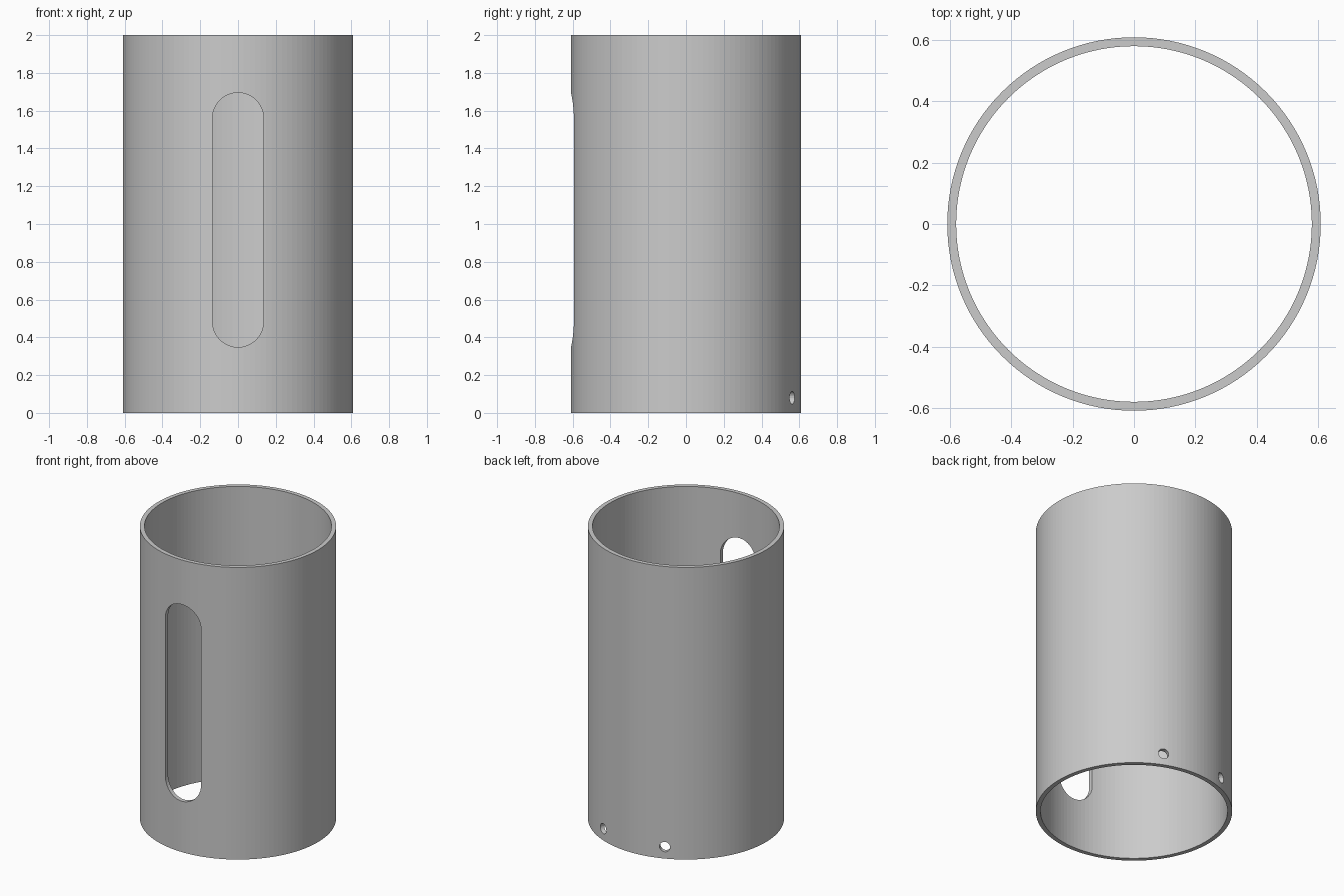
import bpy, bmesh
from math import pi, sin, cos, radians
from mathutils import Matrix, Vector

cube = bpy.data.objects.get("Cube")
if cube:
    bpy.data.objects.remove(cube, do_unlink=True)

OUTER, INNER, HEIGHT = 0.609, 0.58, 2.0
SEGMENTS = 128

grey = bpy.data.materials.new("plain grey")
grey.use_nodes = True
grey.diffuse_color = (0.6, 0.6, 0.6, 1)
grey.node_tree.nodes["Principled BSDF"].inputs["Base Color"].default_value = (0.6, 0.6, 0.6, 1)


def make_object(name, bm):
    bmesh.ops.recalc_face_normals(bm, faces=bm.faces)
    mesh = bpy.data.meshes.new(name)
    bm.to_mesh(mesh)
    bm.free()
    mesh.materials.append(grey)
    obj = bpy.data.objects.new(name, mesh)
    bpy.context.collection.objects.link(obj)
    return obj


def make_tube(name):
    """Spin a rectangular wall section around the z axis."""
    bm = bmesh.new()
    section = [(OUTER, 0), (OUTER, HEIGHT), (INNER, HEIGHT), (INNER, 0)]
    verts = [bm.verts.new((r, 0, z)) for r, z in section]
    edges = [bm.edges.new((verts[i], verts[(i + 1) % 4])) for i in range(4)]
    bmesh.ops.spin(bm, geom=verts + edges, cent=(0, 0, 0), axis=(0, 0, 1),
                   angle=2 * pi, steps=SEGMENTS, use_merge=True)
    bmesh.ops.remove_doubles(bm, verts=bm.verts, dist=1e-5)
    return make_object(name, bm)


def make_cutter(name, radius, low, high, azimuth, steps):
    """Prism with rounded ends, crossing the wall radially at the azimuth."""
    bm = bmesh.new()
    outline = []
    for centre, start in ((high, 0), (low, pi)):
        for i in range(steps + 1):
            a = start + pi * i / steps
            outline.append((radius * cos(a), centre + radius * sin(a)))
    face = bm.faces.new([bm.verts.new((0.4, u, z)) for u, z in outline])
    ext = bmesh.ops.extrude_face_region(bm, geom=[face])
    moved = [v for v in ext["geom"] if isinstance(v, bmesh.types.BMVert)]
    bmesh.ops.translate(bm, vec=Vector((0.4, 0, 0)), verts=moved)
    bmesh.ops.remove_doubles(bm, verts=bm.verts, dist=1e-5)
    bmesh.ops.rotate(bm, cent=(0, 0, 0), verts=bm.verts,
                     matrix=Matrix.Rotation(radians(azimuth), 3, "Z"))
    cutter = make_object(name, bm)
    cutter.hide_render = True
    return cutter


def cut(target, cutter):
    mod = target.modifiers.new(cutter.name, "BOOLEAN")
    mod.operation = "DIFFERENCE"
    mod.solver = "EXACT"
    mod.object = cutter
    bpy.context.view_layer.objects.active = target
    bpy.ops.object.modifier_apply(modifier=mod.name)
    bpy.data.objects.remove(cutter, do_unlink=True)


tube = make_tube("tube_wall")

# Long window slot in the front
cut(tube, make_cutter("front_slot", 0.135, 0.483, 1.56, -90, 24))

# Two small screw holes low in the back
for azimuth in (67.5, 112.5):
    cut(tube, make_cutter("screw_hole", 0.034, 0.08, 0.08, azimuth, 12))
